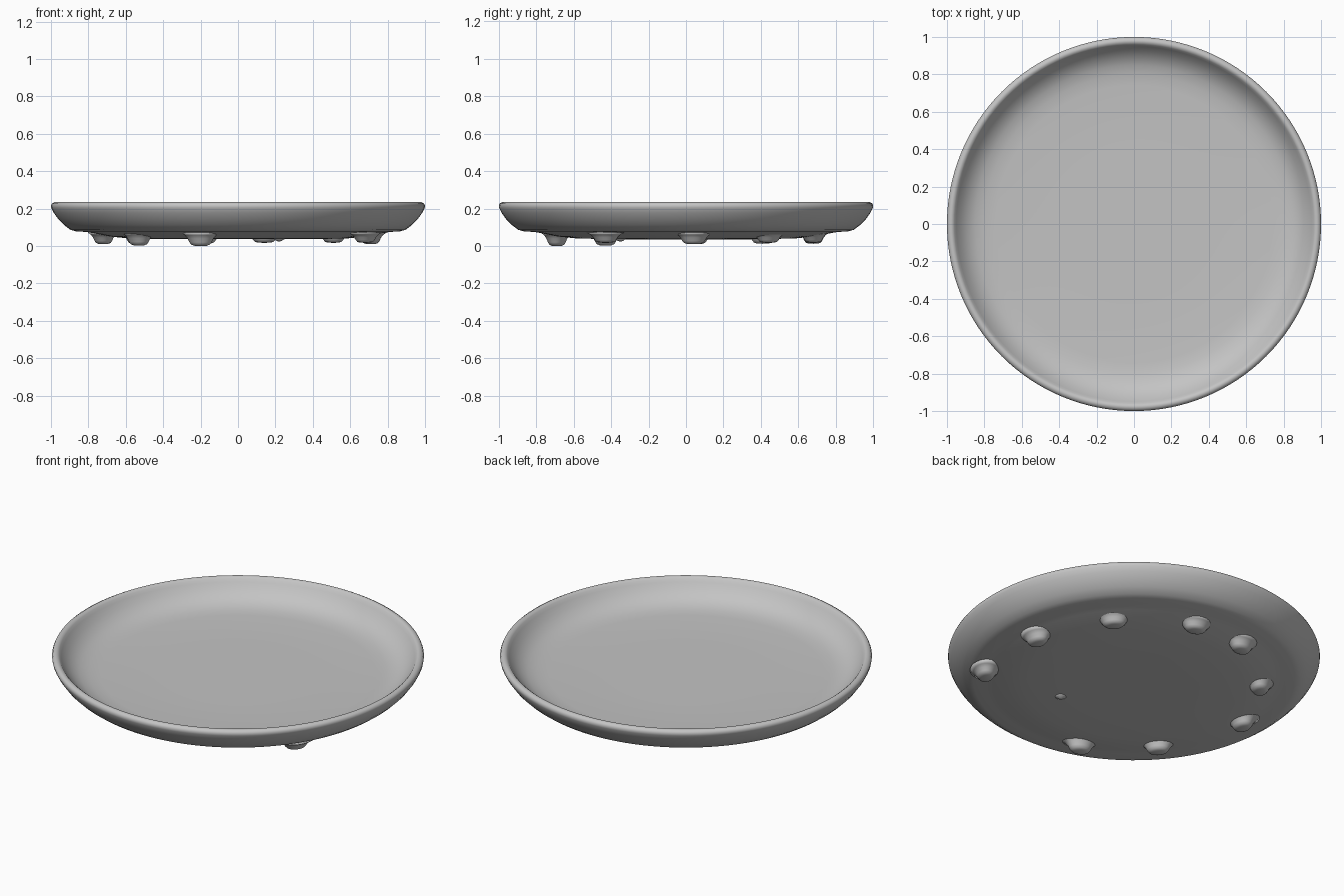
import bpy, bmesh, math
from mathutils import Matrix

cube = bpy.data.objects.get("Cube")
if cube:
    bpy.data.objects.remove(cube, do_unlink=True)

# Single ceramic grey
grey = bpy.data.materials.new("ceramic_grey")
grey.use_nodes = True
colour = (0.55, 0.55, 0.55, 1.0)
grey.diffuse_color = colour
grey.node_tree.nodes["Principled BSDF"].inputs["Base Color"].default_value = colour


def lathe(name, profile, steps):
    """Spin an (r, z) profile around the z axis into a smooth object."""
    bm = bmesh.new()
    verts = [bm.verts.new((r, 0, z)) for r, z in profile]
    edges = [bm.edges.new(pair) for pair in zip(verts, verts[1:])]
    bmesh.ops.spin(bm, geom=verts + edges, cent=(0, 0, 0), axis=(0, 0, 1),
                   angle=2 * math.pi, steps=steps, use_merge=True)
    bmesh.ops.remove_doubles(bm, verts=bm.verts, dist=0.0002)
    bmesh.ops.recalc_face_normals(bm, faces=bm.faces)
    for face in bm.faces:
        face.smooth = True
    mesh = bpy.data.meshes.new(name)
    bm.to_mesh(mesh)
    bm.free()
    mesh.materials.append(grey)
    obj = bpy.data.objects.new(name, mesh)
    bpy.context.collection.objects.link(obj)
    return obj


# Shallow dish: underside, curved wall, rounded rim, inner wall, floor
dish_profile = [
    (0, 0.036), (0.35, 0.036), (0.58, 0.04), (0.68, 0.05), (0.76, 0.066),
    (0.81, 0.075), (0.865, 0.078), (0.895, 0.086), (0.93, 0.112),
    (0.96, 0.142), (0.985, 0.177), (0.998, 0.203), (1.0, 0.215),
    (0.995, 0.227), (0.982, 0.234), (0.97, 0.233), (0.96, 0.225),
    (0.95, 0.21), (0.925, 0.178), (0.89, 0.147), (0.85, 0.127),
    (0.8, 0.115), (0.74, 0.11), (0.4, 0.108), (0, 0.108)]
lathe("dish", dish_profile, 128)

# Flared feet in a ring: x, y, height of the tip
feet = [(-0.20, -0.69, 0.0), (-0.53, -0.43, 0.003), (-0.72, 0.05, 0.01),
        (-0.54, 0.41, 0.012), (-0.18, 0.68, 0.012), (0.14, 0.68, 0.017),
        (0.51, 0.44, 0.017), (0.71, 0.04, 0.01), (0.68, -0.43, 0.017)]
for i, (x, y, tip) in enumerate(feet):
    top = 0.072
    h = top - tip
    foot = lathe(f"foot_{i + 1}", [
        (0, tip), (0.03, tip + 0.01 * h), (0.046, tip + 0.1 * h),
        (0.055, tip + 0.28 * h), (0.064, tip + 0.55 * h),
        (0.078, tip + 0.8 * h), (0.1, top), (0, top + 0.004)], 24)
    # Slightly longer along the ring than across it
    foot.data.transform(Matrix.Diagonal((0.85, 1.1, 1, 1)))
    foot.location = (x, y, 0)
    foot.rotation_euler.z = math.atan2(y, x)

# Small bump on the underside
nub = lathe("underside_bump", [
    (0, 0.024), (0.012, 0.026), (0.022, 0.033), (0.035, 0.04), (0, 0.044)], 16)
nub.location = (0.22, -0.35, 0)
